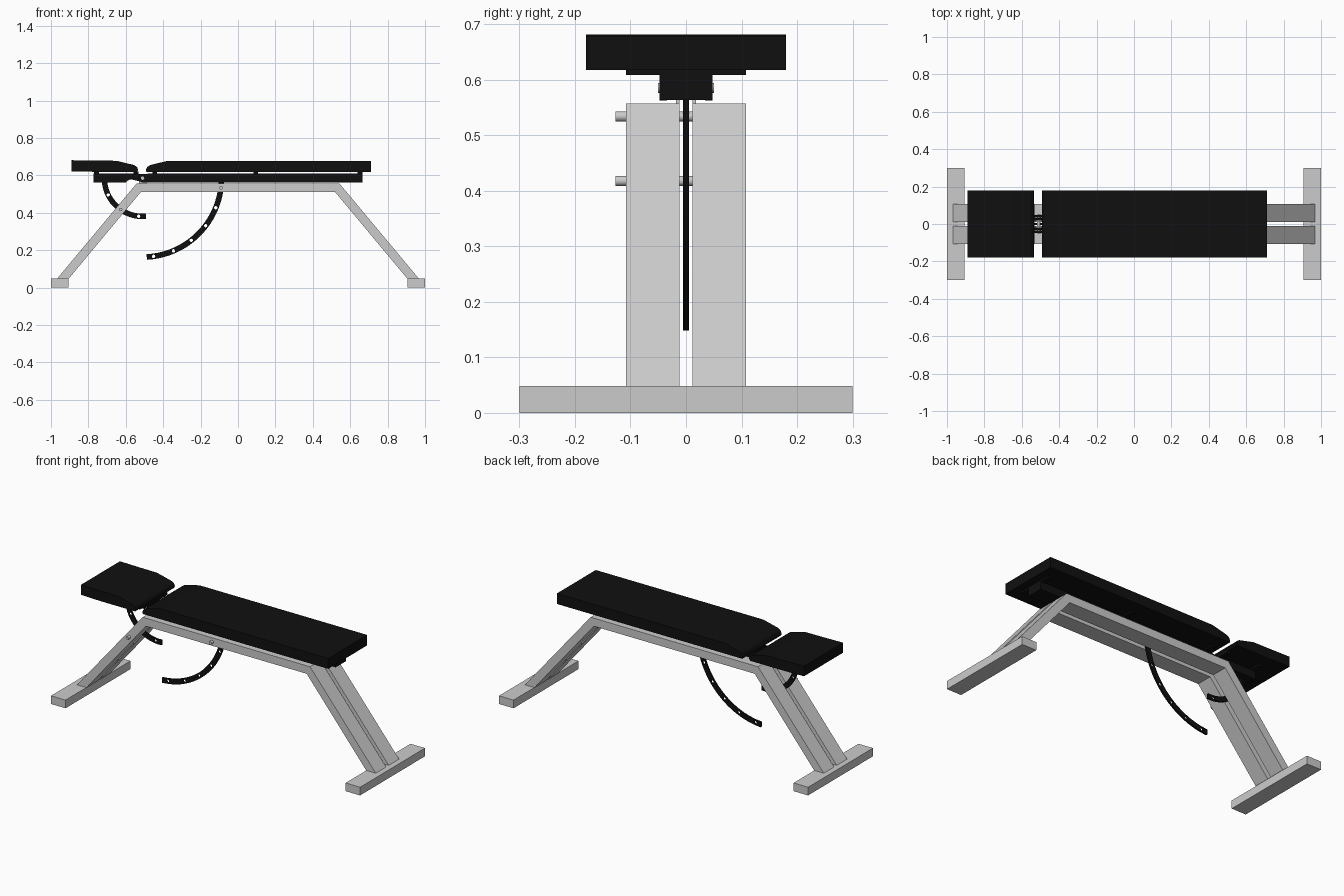
import bpy
from math import sin, cos, radians, pi

if "Cube" in bpy.data.objects:
    bpy.data.objects.remove(bpy.data.objects["Cube"])

black = bpy.data.materials.new("black")
black.diffuse_color = (0.005, 0.005, 0.005, 1)
black.use_nodes = True
black.node_tree.nodes["Principled BSDF"].inputs["Base Color"].default_value = black.diffuse_color
HX, HZ = -0.51, 0.585          # hinge axis


def plate(name, outlines, y0, y1, mat=None):
    """Extrude XZ outlines (first outer, rest holes) from y0 to y1."""
    cu = bpy.data.curves.new(name, 'CURVE')
    cu.dimensions = '2D'
    cu.fill_mode = 'BOTH'
    cu.extrude = (y1 - y0) / 2
    for pts in outlines:
        s = cu.splines.new('POLY')
        s.points.add(len(pts) - 1)
        for p, (x, z) in zip(s.points, pts):
            p.co = (x, z, 0, 1)
        s.use_cyclic_u = True
        s.use_smooth = False
    ob = bpy.data.objects.new(name, cu)
    bpy.context.collection.objects.link(ob)
    ob.rotation_euler = (pi / 2, 0, 0)
    ob.location.y = (y0 + y1) / 2
    if mat:
        cu.materials.append(mat)
    bpy.ops.object.select_all(action='DESELECT')
    ob.select_set(True)
    bpy.context.view_layer.objects.active = ob
    bpy.ops.object.convert(target='MESH')
    return bpy.context.object


def rect(x0, x1, z0, z1):
    return [(x0, z0), (x1, z0), (x1, z1), (x0, z1)]


def arc(cx, cz, r, a0, a1, n):
    return [(cx + r * cos(radians(a0 + (a1 - a0) * i / n)),
             cz + r * sin(radians(a0 + (a1 - a0) * i / n))) for i in range(n + 1)]


def circle(cx, cz, r, n=16):
    return arc(cx, cz, r, 0, 360, n)[:-1]


def pin(name, x, z, r, y0, y1, mat=None):
    bpy.ops.mesh.primitive_cylinder_add(vertices=24, radius=r, depth=y1 - y0,
                                        location=(x, (y0 + y1) / 2, z),
                                        rotation=(pi / 2, 0, 0))
    ob = bpy.context.object
    ob.name = name
    bpy.ops.object.shade_smooth_by_angle()
    if mat:
        ob.data.materials.append(mat)


def polar(r, a):
    return HX + r * cos(radians(a)), HZ + r * sin(radians(a))


def quadrant(name, r_in, r_out, a0, a1, hole_angles):
    ring = arc(HX, HZ, r_out, a0, a1, 32) + arc(HX, HZ, r_in, a1, a0, 32)
    holes = [circle(*polar((r_in + r_out) / 2, a), 0.009) for a in hole_angles]
    plate(name, [ring] + holes, -0.005, 0.005, black)


# Twin bent side frames
half = [(-0.967, 0.048), (-0.542, 0.557)]
inner = [(-0.52, 0.51), (-0.905, 0.048)]
frame = half + [(-x, z) for x, z in reversed(half)] \
    + [(-x, z) for x, z in reversed(inner)] + inner
plate("side_frame_front", [frame], -0.108, -0.012)
plate("side_frame_back", [frame], 0.012, 0.108)

# Floor feet
for side, x0 in (("left", -1.0), ("right", 0.906)):
    plate(side + "_foot", [rect(x0, x0 + 0.094, 0, 0.048)], -0.3, 0.3)

# Cushions
plate("back_pad", [[(-0.475, 0.617), (0.71, 0.617), (0.71, 0.678), (-0.375, 0.678),
                    (-0.47, 0.655), (-0.485, 0.645), (-0.492, 0.63), (-0.49, 0.617)]],
      -0.18, 0.18, black)
plate("seat_pad", [[(-0.89, 0.622), (-0.765, 0.619), (-0.54, 0.619), (-0.534, 0.63),
                    (-0.54, 0.645), (-0.555, 0.655), (-0.65, 0.678), (-0.765, 0.679),
                    (-0.89, 0.681)]],
      -0.18, 0.18, black)

# Crossbars under the cushions
for i, x in enumerate((-0.757, -0.545, -0.445, 0.095, 0.652)):
    plate(f"crossbar_{i}", [rect(x - 0.013, x + 0.013, 0.608, 0.622)], -0.108, 0.108, black)

# Support rails
plate("back_rail", [rect(-0.485, 0.665, 0.563, 0.61)], -0.048, 0.048, black)
plate("seat_rail", [[(-0.773, 0.563), (-0.6, 0.563), (-0.585, 0.575), (-0.565, 0.582),
                     (-0.55, 0.61), (-0.773, 0.61)]], -0.048, 0.048, black)

# Hinge lugs: outer pair on the back rail, inner pair on the seat rail
for s, side in ((-1, "front"), (1, "back")):
    y0, y1 = sorted((s * 0.034, s * 0.048))
    lug = arc(HX, HZ, 0.023, 90, 270, 12)
    plate("back_lug_" + side, [lug + [(-0.47, 0.563), (-0.47, 0.608)]], y0, y1, black)
    y0, y1 = sorted((s * 0.019, s * 0.032))
    lug = arc(HX, HZ, 0.021, -90, 90, 12)
    plate("seat_lug_" + side, [lug + [(-0.575, 0.606), (-0.575, 0.58)]], y0, y1, black)
    y0, y1 = sorted((s * 0.012, s * 0.018))
    lug = arc(HX, HZ, 0.02, 0, 180, 12)
    plate("frame_lug_" + side, [lug + [(-0.53, 0.53), (-0.49, 0.53)]], y0, y1)
pin("hinge_pin", HX, HZ, 0.009, -0.05, 0.05)

# Perforated adjusting arcs
quadrant("back_adjust_arc", 0.407, 0.437, -2, -87, [-82, -67, -52, -37, -22, -7])
quadrant("seat_adjust_arc", 0.19, 0.219, 184, 275, [206, 235, 264])

# Locking pins
for name, r, a in (("back_locking_pin", 0.422, -7), ("seat_locking_pin", 0.2045, 235)):
    pin(name, *polar(r, a), 0.009, -0.127, 0.1)
